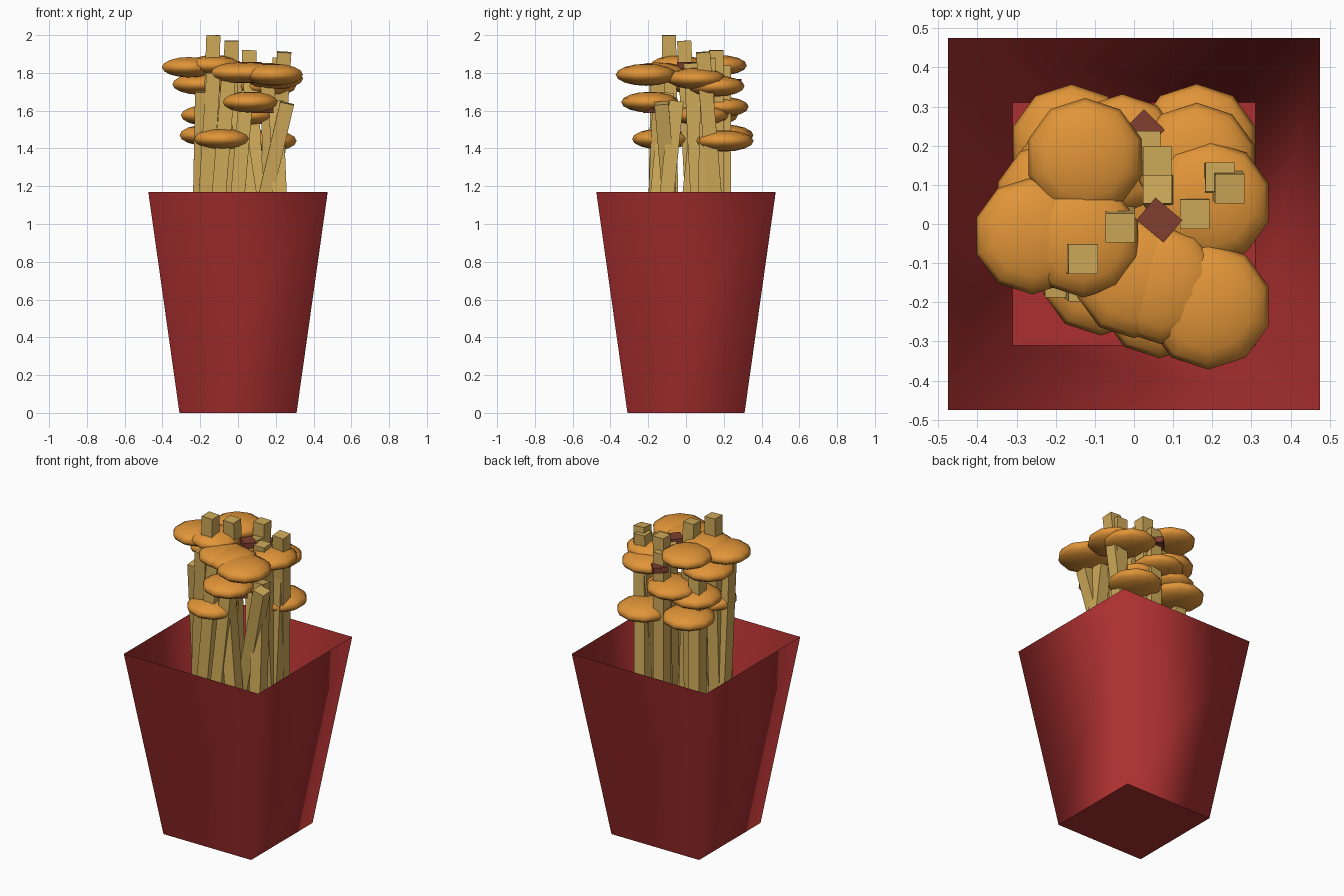
import bpy, bmesh, math
from mathutils import Vector, Matrix

if "Cube" in bpy.data.objects:
    bpy.data.objects.remove(bpy.data.objects["Cube"])


def material(name, color):
    m = bpy.data.materials.new(name)
    m.diffuse_color = (*color, 1)
    m.use_nodes = True
    m.node_tree.nodes["Principled BSDF"].inputs["Base Color"].default_value = m.diffuse_color
    return m


RED = material("red_card", (0.42, 0.03, 0.03))
GOLD = material("potato", (0.62, 0.40, 0.10))
ORANGE = material("melted_cheese", (0.75, 0.30, 0.04))
BROWN = material("bacon", (0.22, 0.05, 0.03))


def finish(bm, name, mat):
    me = bpy.data.meshes.new(name)
    bm.to_mesh(me)
    bm.free()
    me.materials.append(mat)
    ob = bpy.data.objects.new(name, me)
    bpy.context.collection.objects.link(ob)
    return ob


# Open tapered carton: single-sheet walls and a floor
bm = bmesh.new()
corners = [(-1, -1), (1, -1), (1, 1), (-1, 1)]
low = [bm.verts.new((0.31 * x, 0.31 * y, 0)) for x, y in corners]
high = [bm.verts.new((0.475 * x, 0.475 * y, 1.17)) for x, y in corners]
bm.faces.new(low[::-1])
for i in range(4):
    j = (i + 1) % 4
    bm.faces.new((low[i], low[j], high[j], high[i])).smooth = True
for v in range(4):
    bm.edges.get((low[v], low[(v + 1) % 4])).smooth = False
finish(bm, "carton", RED)

# Fries: top centre (x, y, z), then x, y where each crosses the rim height
RIM, FOOT, WIDTH = 1.17, 0.6, 0.075
fries = [
    (-.13, -.09, 2.0, -.16, -.08), (-.035, -.01, 1.97, -.04, .03),
    (.06, .16, 1.92, .05, .16), (.22, .12, 1.88, .20, .10),
    (.245, .09, 1.91, .20, .15), (.155, .025, 1.85, .17, .06),
    (-.13, -.16, 1.80, -.17, -.13), (.26, -.13, 1.64, .15, -.09),
    (-.02, -.10, 1.69, .06, -.15), (.03, .20, 1.84, .03, .20),
    (.06, .09, 1.84, .10, .02), (-.19, -.15, 1.70, -.20, -.10),
    (-.10, .10, 1.80, -.10, .08), (-.18, .14, 1.72, -.20, .17),
    (.20, -.05, 1.65, .22, -.10), (.04, -.14, 1.64, .0, -.16),
    (-.05, -.15, 1.78, -.10, -.16),
]
for n, (tx, ty, tz, rx, ry) in enumerate(fries):
    top, rim = Vector((tx, ty, tz)), Vector((rx, ry, RIM))
    foot = top + (rim - top) * ((tz - FOOT) / (tz - RIM))
    axis = top - foot
    turn = Vector((0, 0, 1)).rotation_difference(axis).to_matrix().to_4x4()
    bm = bmesh.new()
    bmesh.ops.create_cube(
        bm, size=1,
        matrix=Matrix.Translation((top + foot) / 2) @ turn
        @ Matrix.Diagonal((WIDTH, WIDTH, axis.length, 1)))
    finish(bm, f"fry_{n + 1}", GOLD)

# Cheese blobs: flattened ten-sided spheres (x, y, z, radius)
blobs = [
    (-.26, -.03, 1.83, .15), (-.13, -.04, 1.84, .148), (-.125, .17, 1.84, .152),
    (0.0, -.14, 1.80, .152), (.068, -.155, 1.80, .152), (.19, -.21, 1.79, .162),
    (.195, .055, 1.77, .157), (.16, .155, 1.73, .155), (-.20, .06, 1.74, .155),
    (.065, -.19, 1.645, .153), (-.155, .12, 1.575, .155), (.05, .08, 1.575, .150),
    (-.16, .20, 1.47, .157), (-.085, -.13, 1.45, .155), (.16, .20, 1.44, .158),
    (-.03, .18, 1.62, .152),
]
for n, (x, y, z, r) in enumerate(blobs):
    bm = bmesh.new()
    bmesh.ops.create_uvsphere(
        bm, u_segments=10, v_segments=8, radius=1,
        matrix=Matrix.Translation((x, y, z)) @ Matrix.Diagonal((r, r, r * 0.36, 1)))
    for f in bm.faces:
        f.smooth = True
    finish(bm, f"cheese_blob_{n + 1}", ORANGE)

# Bacon bits: small flat blocks turned on their corners
bits = [(.02, .235, 1.75, 45), (.065, .01, 1.84, -40), (.13, -.17, 1.605, 35)]
for n, (x, y, z, a) in enumerate(bits):
    bm = bmesh.new()
    bmesh.ops.create_cube(
        bm, size=1,
        matrix=Matrix.Translation((x, y, z)) @ Matrix.Rotation(math.radians(a), 4, 'Z')
        @ Matrix.Diagonal((.09, .075, .035, 1)))
    finish(bm, f"bacon_bit_{n + 1}", BROWN)
